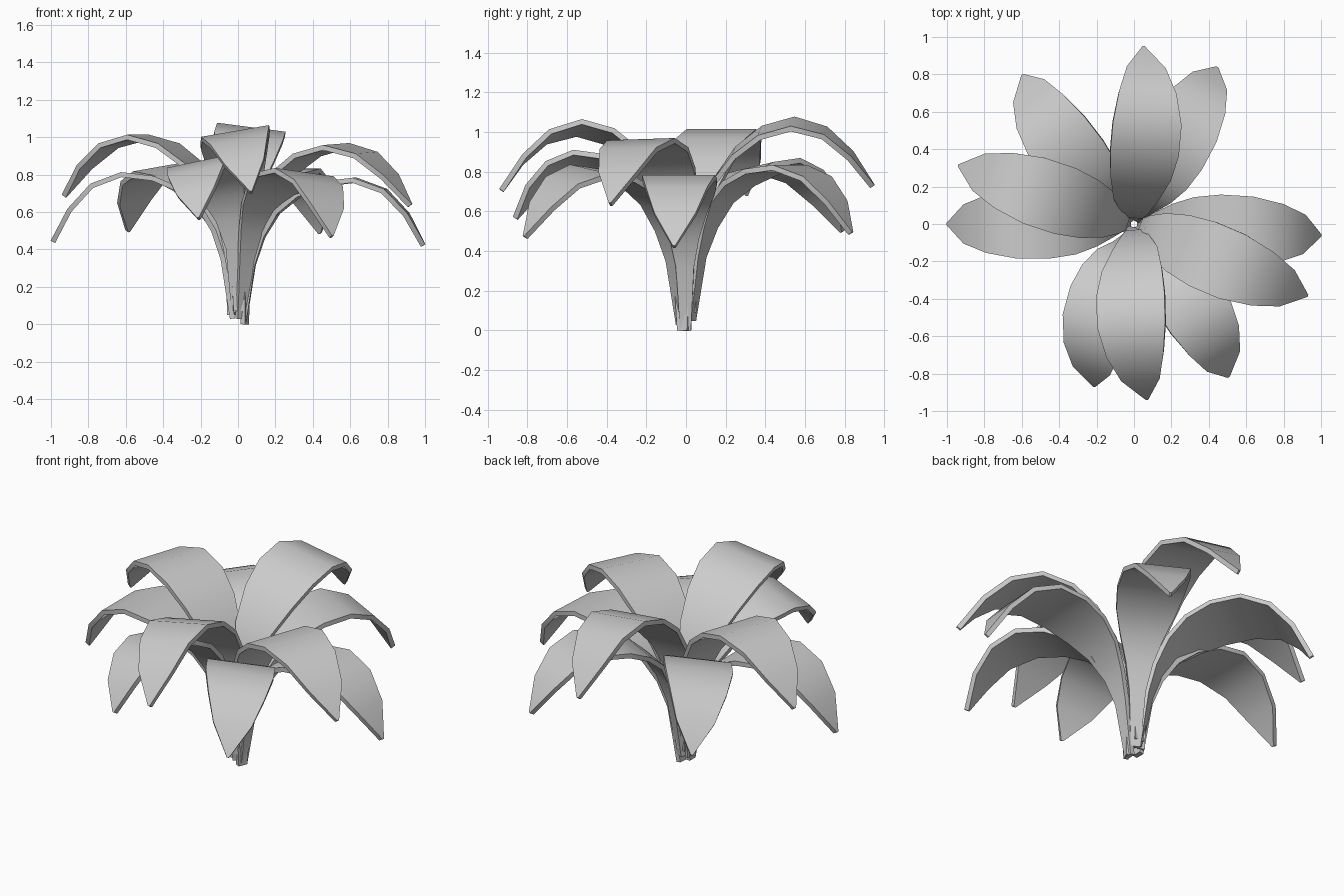
import bpy, math
from mathutils import Vector

if "Cube" in bpy.data.objects:
    bpy.data.objects.remove(bpy.data.objects["Cube"])

# Centre-line profiles (distance out, height) from stem base to leaf tip
UPPER = [(.038, .09), (.045, .40), (.075, .58), (.14, .745), (.25, .895), (.38, .995),
         (.54, 1.04), (.70, .995), (.83, .88), (.94, .725)]
LOWER = [(.03, .03), (.08, .35), (.13, .50), (.21, .63), (.32, .72), (.46, .78),
         (.63, .80), (.79, .74), (.91, .61), (1.0, .44)]
WIDTHS = [.055, .09, .15, .24, .325, .37, .37, .31, .21, .012]
THICK = 0.027


def leaf(name, profile, tip, dz, roll, droop=1.0):
    """Arching leaf aimed at tip (x, y), raised by dz, tilted sideways by roll."""
    tip = Vector((tip[0], tip[1], 0))
    u = tip.normalized()
    n = Vector((-u.y, u.x, 0))
    scale = tip.length / profile[-1][0]
    tip_z = profile[-1][1]
    peak = profile[6][1]
    verts = []
    for i, ((r, z), w) in enumerate(zip(profile, WIDTHS)):
        tilt = roll * min(1, i / 4)
        centre = u * (r * scale if i > 2 else r)
        centre -= n * roll * max(0, z - tip_z)
        if i > 6:
            z = peak + (z - peak) * droop
        centre.z = max(0, z + dz)
        side = n * math.cos(tilt) + Vector((0, 0, math.sin(tilt)))
        verts += [centre - side * w / 2, centre + side * w / 2]
    faces = [(2 * i, 2 * i + 2, 2 * i + 3, 2 * i + 1) for i in range(len(profile) - 1)]
    me = bpy.data.meshes.new(name)
    me.from_pydata([tuple(v) for v in verts], [], faces)
    ob = bpy.data.objects.new(name, me)
    bpy.context.collection.objects.link(ob)
    bpy.ops.object.select_all(action='DESELECT')
    ob.select_set(True)
    bpy.context.view_layer.objects.active = ob
    mod = ob.modifiers.new("thickness", 'SOLIDIFY')
    mod.thickness = THICK
    mod.offset = 0
    bpy.ops.object.modifier_apply(modifier=mod.name)
    bpy.ops.object.shade_smooth_by_angle(angle=math.radians(35))
    return ob


# Upper ring of leaves
for k, (tip, dz, roll) in enumerate([((.05, .94), 0, .13), ((-.93, .31), -.04, 0),
                                     ((.07, -.93), -.02, .17), ((.92, -.38), -.09, .03)]):
    leaf(f"upper_leaf_{k + 1}", UPPER, tip, dz, roll)

# Lower ring of leaves
for k, (tip, dz, roll, droop) in enumerate([((.44, .83), .02, 0, .92), ((-.59, .79), .03, -.14, .92),
                                            ((-.99, 0), 0, 0, 1), ((-.21, -.86), .06, .2, .82),
                                            ((.50, -.81), .0, -.12, .92), ((.99, -.06), -.03, 0, .97)]):
    leaf(f"lower_leaf_{k + 1}", LOWER, tip, dz, roll, droop)
